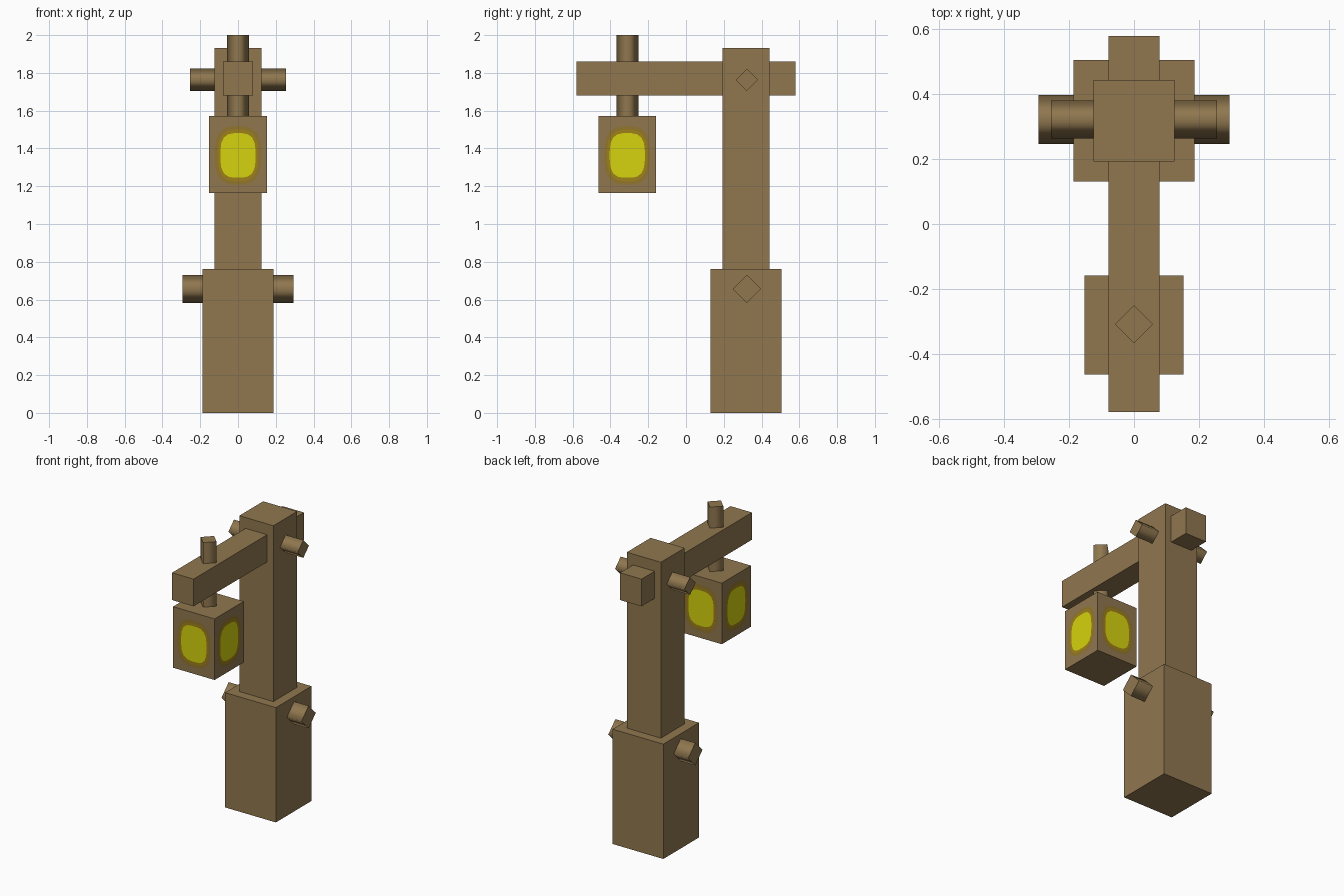
import bpy, bmesh, math
from mathutils import Vector, Matrix

if "Cube" in bpy.data.objects:
    bpy.data.objects.remove(bpy.data.objects["Cube"])


def srgb(r, g, b):
    return [((c / 255 + 0.055) / 1.055) ** 2.4 for c in (r, g, b)] + [1]


def material(name, *rgb):
    m = bpy.data.materials.new(name)
    m.diffuse_color = srgb(*rgb)
    m.use_nodes = True
    m.node_tree.nodes["Principled BSDF"].inputs["Base Color"].default_value = m.diffuse_color
    return m


wood = material("brown wood", 144, 119, 79)
rim = material("dull gold", 146, 118, 46)
amber = material("amber", 158, 128, 24)
glow = material("yellow glow", 214, 211, 14)


def finish(name, bm, mats):
    bmesh.ops.recalc_face_normals(bm, faces=bm.faces)
    me = bpy.data.meshes.new(name)
    bm.to_mesh(me)
    bm.free()
    for m in mats:
        me.materials.append(m)
    ob = bpy.data.objects.new(name, me)
    bpy.context.collection.objects.link(ob)
    return ob


def box(name, lo, hi):
    lo, hi = Vector(lo), Vector(hi)
    bm = bmesh.new()
    bmesh.ops.create_cube(bm, size=1, matrix=Matrix.Translation((lo + hi) / 2)
                          @ Matrix.Diagonal((*(hi - lo), 1)))
    return finish(name, bm, [wood])


def peg(name, centre, radius, length, rot=Matrix()):
    """Four-sided rod with softly shaded sides and crisp flat ends."""
    bm = bmesh.new()
    r = radius
    ring = [(r, 0), (0, r), (-r, 0), (0, -r)]
    ends = [[bm.verts.new((x, y, z)) for x, y in ring] for z in (-length / 2, length / 2)]
    for i in range(4):
        j = (i + 1) % 4
        bm.faces.new((ends[0][i], ends[0][j], ends[1][j], ends[1][i])).smooth = True
    for end in ends:
        for e in bm.faces.new(end).edges:
            e.smooth = False
    bm.transform(Matrix.Translation(centre) @ rot)
    return finish(name, bm, [wood])


# Post and arm
PY = 0.318
box("base_post", (-0.187, PY - 0.187, 0), (0.187, PY + 0.187, 0.763))
box("upper_post", (-0.125, PY - 0.125, 0.70), (0.125, PY + 0.125, 1.932))
box("arm_beam", (-0.079, -0.58, 1.679), (0.079, 0.58, 1.86))

# Pegs
across = Matrix.Rotation(math.pi / 2, 4, 'Y')
peg("lower_peg", (0, 0.322, 0.656), 0.075, 0.588, across)
peg("upper_peg", (0, 0.322, 1.763), 0.059, 0.51, across)
peg("hanger_peg", (0, -0.309, 1.77), 0.058, 0.46)

# Lantern: four sides with glow outlines cut into them, plus top and bottom
HW, HH, CZ = 0.153, 0.203, 1.368
bm = bmesh.new()
N = 24
dirs = [math.tau * i / N for i in range(N)]


def outline(w, h, power, dz=0):
    """Rounded rectangle points; a very high power gives the full rectangle."""
    pts = []
    for a in dirs:
        c, s = math.cos(a), math.sin(a)
        k = max(abs(c), abs(s)) if power > 50 else (abs(c) ** power + abs(s) ** power) ** (1 / power)
        pts.append((w * c / k, h * s / k + dz))
    return pts


rings = [outline(HW, HH, 99), outline(0.122, 0.155, 3, -0.005),
         outline(0.107, 0.137, 3, -0.005), outline(0.093, 0.118, 3.2, -0.005)]
for side in range(4):
    rot = Matrix.Rotation(side * math.pi / 2, 4, 'Z')
    loops = [[bm.verts.new(rot @ Vector((x, -HW, z))) for x, z in r] for r in rings]
    for k in range(3):
        for i in range(N):
            j = (i + 1) % N
            bm.faces.new((loops[k][i], loops[k][j], loops[k + 1][j], loops[k + 1][i])).material_index = k
    bm.faces.new(loops[3]).material_index = 3
bmesh.ops.remove_doubles(bm, verts=bm.verts, dist=1e-4)
bmesh.ops.holes_fill(bm, edges=[e for e in bm.edges if e.is_boundary], sides=0)
bm.transform(Matrix.Translation((0, -0.311, CZ)))
finish("lantern", bm, [wood, rim, amber, glow])
